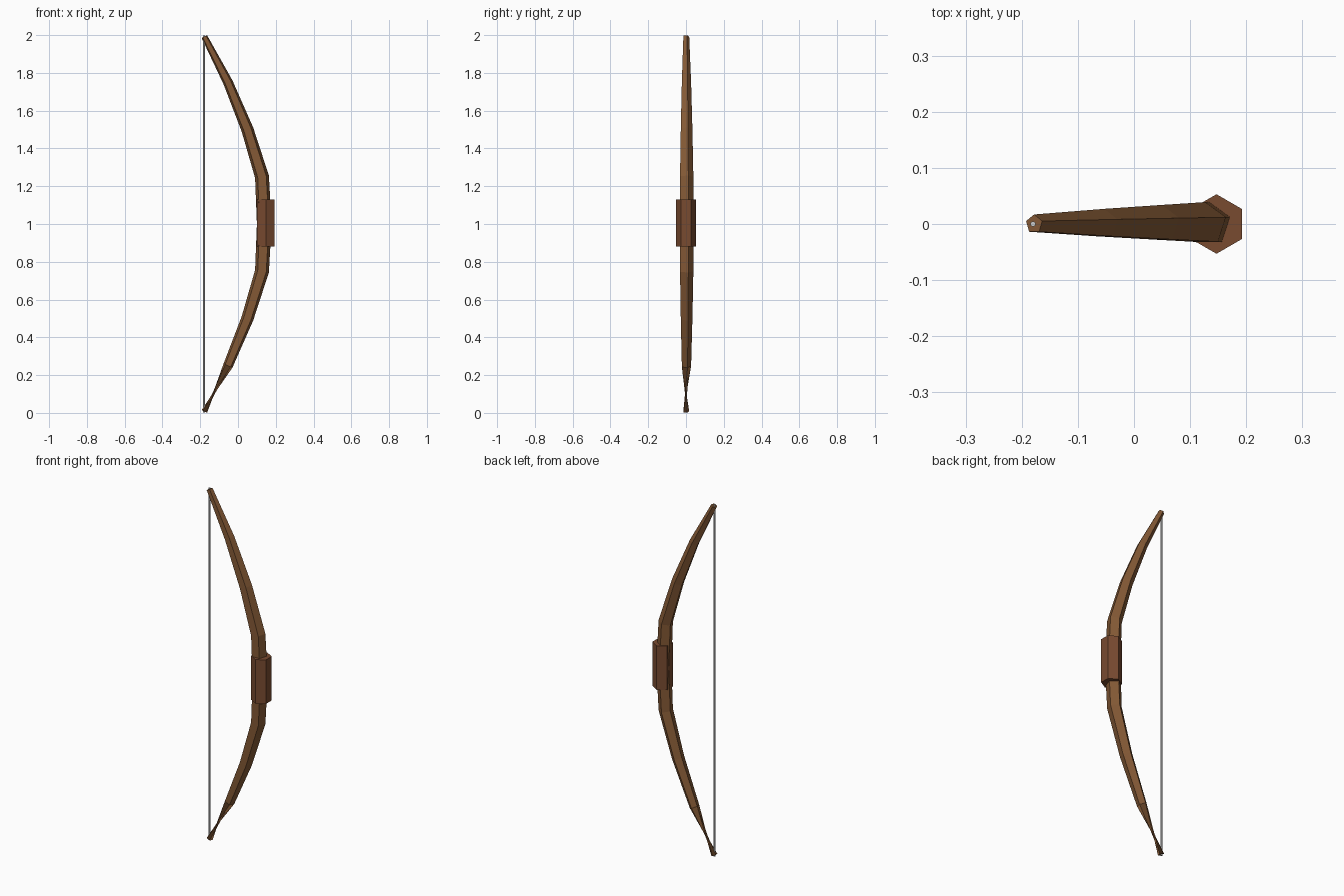
import bpy, bmesh, math
from mathutils import Vector

if "Cube" in bpy.data.objects:
    bpy.data.objects.remove(bpy.data.objects["Cube"])


def material(name, color):
    m = bpy.data.materials.new(name)
    m.diffuse_color = (*color, 1)
    m.use_nodes = True
    m.node_tree.nodes["Principled BSDF"].inputs["Base Color"].default_value = m.diffuse_color
    return m


def prism(name, x, z0, z1, radius, sides, mat=None):
    bpy.ops.mesh.primitive_cylinder_add(vertices=sides, radius=radius, depth=z1 - z0,
                                        location=(x, 0, (z0 + z1) / 2))
    ob = bpy.context.object
    ob.name = name
    if mat:
        ob.data.materials.append(mat)
    return ob


wood = material("wood", (0.23, 0.10, 0.036))
leather = material("leather", (0.19, 0.07, 0.03))

# Bow stave: pentagon section swept along the bend, tapering to both tips
# (x, z, radius) for the upper half, mirrored about z = 1 for the lower half
upper = [(0.139, 1.0, 0.041), (0.127, 1.25, 0.039), (0.05, 1.5, 0.034),
         (-0.053, 1.75, 0.027), (-0.178, 1.992, 0.017)]
path = [(x, 2 - z, r) for x, z, r in reversed(upper[1:])] + upper

bm = bmesh.new()
rings = []
for i, (x, z, r) in enumerate(path):
    pos = Vector((x, 0, z))
    tangent = Vector()
    for a, b in ((i - 1, i), (i, i + 1)):
        if a >= 0 and b < len(path):
            tangent += Vector((path[b][0] - path[a][0], 0, path[b][1] - path[a][1])).normalized()
    tangent.normalize()
    side = Vector((tangent.z, 0, -tangent.x))
    twist = 144 if i == 0 else 0          # the lowest section is twisted
    ring = []
    for k in range(5):
        a = math.radians(90 + 72 * k + twist)
        ring.append(bm.verts.new(pos + r * (math.cos(a) * side + math.sin(a) * Vector((0, 1, 0)))))
    rings.append(ring)
for lo, hi in zip(rings, rings[1:]):
    for k in range(5):
        n = (k + 1) % 5
        bm.faces.new((lo[k], lo[n], hi[n], hi[k]))
bm.faces.new(rings[0][::-1])
bm.faces.new(rings[-1])
mesh = bpy.data.meshes.new("bow_stave")
bm.to_mesh(mesh)
bm.free()
mesh.materials.append(wood)
bpy.context.collection.objects.link(bpy.data.objects.new("bow_stave", mesh))

# Hand grip and string
prism("grip", 0.147, 0.88, 1.13, 0.053, 6, leather)
prism("bow_string", -0.18, 0.002, 1.998, 0.005, 6)
